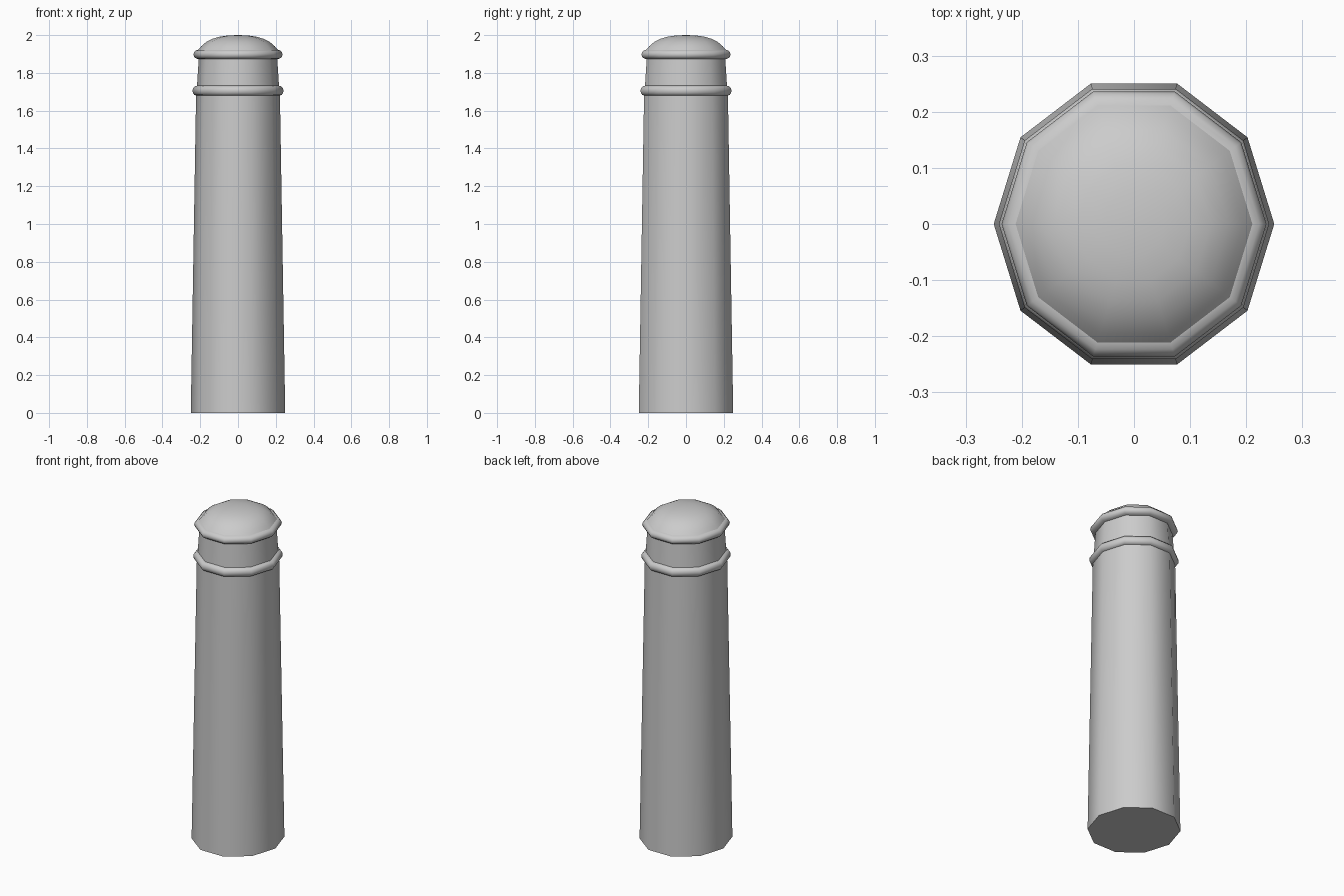
import bpy, bmesh
from math import sin, cos, pi, radians

if "Cube" in bpy.data.objects:
    bpy.data.objects.remove(bpy.data.objects["Cube"])

SIDES = 10
Y_STRETCH = 0.25 / (0.25 * sin(radians(72)))  # the decagon is as deep as it is wide


def lathe(name, profile):
    """Spin (radius, z) points into a ten-sided surface; radius 0 closes it."""
    bm = bmesh.new()
    rings = []
    for r, z in profile:
        n = SIDES if r > 0 else 1
        rings.append([bm.verts.new((r * cos(2 * pi * i / SIDES),
                                    r * sin(2 * pi * i / SIDES) * Y_STRETCH, z))
                      for i in range(n)])
    for a, b in zip(rings, rings[1:]):
        for i in range(SIDES):
            j = (i + 1) % SIDES
            if len(a) == 1:
                bm.faces.new((a[0], b[j], b[i]))
            elif len(b) == 1:
                bm.faces.new((a[i], a[j], b[0]))
            else:
                bm.faces.new((a[i], a[j], b[j], b[i]))
    me = bpy.data.meshes.new(name)
    bm.to_mesh(me)
    bm.free()
    ob = bpy.data.objects.new(name, me)
    bpy.context.collection.objects.link(ob)
    bpy.ops.object.select_all(action='DESELECT')
    ob.select_set(True)
    bpy.context.view_layer.objects.active = ob
    bpy.ops.object.shade_smooth_by_angle(angle=radians(45))
    return ob


def bead(r_low, z_low, r_high, z_high, r_out, steps=6):
    """Rounded moulding profile bulging out between two levels."""
    pts = []
    for k in range(steps + 1):
        t = k / steps
        base = r_low + (r_high - r_low) * t
        z = (z_low + z_high) / 2 - (z_high - z_low) / 2 * cos(pi * t)
        pts.append((base + (r_out - base) * sin(pi * t), z))
    return pts


# Tapered shaft with closed foot
lathe("shaft", [(0, 0), (0.25, 0), (0.222, 1.68)])

# Lower moulding, neck and upper moulding
lathe("lower_ring", bead(0.222, 1.68, 0.217, 1.732, 0.241))
lathe("neck", [(0.217, 1.732), (0.208, 1.873)])
lathe("upper_ring", bead(0.208, 1.873, 0.211, 1.922, 0.236))

# Domed cap
lathe("dome_cap", [(0.211, 1.922), (0.195, 1.941), (0.169, 1.963),
                   (0.137, 1.980), (0.10, 1.991), (0.055, 1.998), (0, 2.0)])
